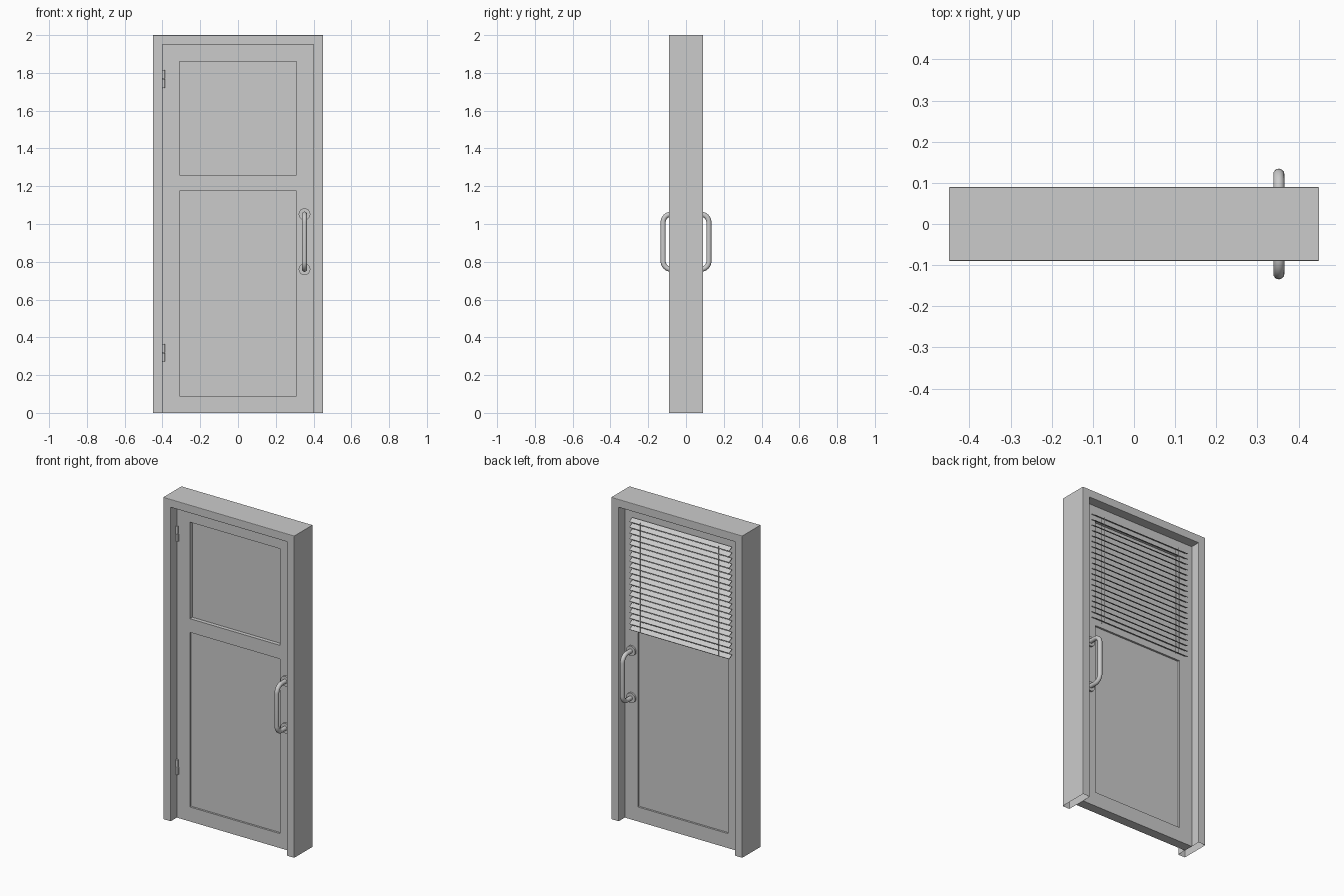
import bpy, bmesh, math
from mathutils import Vector, Matrix

if "Cube" in bpy.data.objects:
    bpy.data.objects.remove(bpy.data.objects["Cube"])


def finish(bm, name, smooth=False):
    bmesh.ops.recalc_face_normals(bm, faces=bm.faces[:])
    me = bpy.data.meshes.new(name)
    bm.to_mesh(me)
    bm.free()
    ob = bpy.data.objects.new(name, me)
    bpy.context.collection.objects.link(ob)
    if smooth:
        bpy.context.view_layer.objects.active = ob
        ob.select_set(True)
        bpy.ops.object.shade_smooth_by_angle(angle=math.radians(40))
        ob.select_set(False)
    return ob


def add_box(bm, centre, size, tilt=0):
    m = (Matrix.Translation(centre) @ Matrix.Rotation(tilt, 4, 'X')
         @ Matrix.Diagonal((*size, 1)))
    bmesh.ops.create_cube(bm, size=1, matrix=m)


def add_cylinder(bm, centre, r, depth, axis='Z', r2=None, seg=24):
    rot = Matrix.Rotation(math.radians(90), 4, 'X') if axis == 'Y' else Matrix.Identity(4)
    bmesh.ops.create_cone(bm, cap_ends=True, segments=seg, radius1=r,
                          radius2=r if r2 is None else r2, depth=depth,
                          matrix=Matrix.Translation(centre) @ rot)


# Door frame: hollow U-shaped casing, open at the floor
bm = bmesh.new()
outline = [(-.45, 0), (-.45, 2), (.45, 2), (.45, 0), (.40, 0), (.40, 1.95), (-.40, 1.95), (-.40, 0)]
face = bm.faces.new([bm.verts.new((x, -.09, z)) for x, z in outline])
ext = bmesh.ops.extrude_face_region(bm, geom=[face])
bmesh.ops.translate(bm, verts=[v for v in ext['geom'] if isinstance(v, bmesh.types.BMVert)], vec=(0, .18, 0))
bmesh.ops.recalc_face_normals(bm, faces=bm.faces[:])
bmesh.ops.delete(bm, geom=[f for f in bm.faces if f.normal.z < -.9 and f.calc_center_median().z < .01],
                 context='FACES_ONLY')
rims = [e for e in bm.edges if abs(e.verts[0].co.y - e.verts[1].co.y) < 1e-5
        and max(v.co.z for v in e.verts) > .01]
bmesh.ops.bevel(bm, geom=rims, offset=.003, segments=2, profile=.5, affect='EDGES')
finish(bm, "door_frame")

# Door leaf: stiles and rails around two openings
DOOR_Y = .03
bm = bmesh.new()
xs = (-.40, -.31, .31, .40)
zs = (0, .09, 1.175, 1.26, 1.86, 1.95)
grid = [[bm.verts.new((x, 0, z)) for x in xs] for z in zs]
for j in range(5):
    for i in range(3):
        if i == 1 and j in (1, 3):
            continue
        bm.faces.new((grid[j][i], grid[j][i + 1], grid[j + 1][i + 1], grid[j + 1][i]))
door = finish(bm, "door_leaf")
mod = door.modifiers.new("thickness", 'SOLIDIFY')
mod.thickness = 2 * DOOR_Y
mod.offset = 0

# Lower panel and window pane set into the openings
for name, z0, z1, depth in (("lower_panel", .09, 1.175, .036), ("window_pane", 1.26, 1.86, .012)):
    bm = bmesh.new()
    add_box(bm, (0, 0, (z0 + z1) / 2), (.62, depth, z1 - z0))
    finish(bm, name)

# Venetian blind on the back of the window
SLATS, BLIND_Y = 20, .052
bm = bmesh.new()
for k in range(SLATS):
    add_box(bm, (0, BLIND_Y, 1.205 + k * .67 / (SLATS - 1)), (.686, .032, .003), math.radians(-30))
finish(bm, "blind_slats")
bm = bmesh.new()
for x in (-.27, .27):
    for dy in (-.013, .013):
        add_cylinder(bm, (x, BLIND_Y + dy, 1.54), .0015, .68, seg=8)
finish(bm, "blind_cords", True)

# Pull handles with round rosettes, one on each side
HX, ZLOW, ZTOP, REACH, R = .352, .76, 1.052, .121, .043
for side, label in ((-1, "front"), (1, "back")):
    path = [(DOOR_Y - .002, ZLOW)]
    for cz, start in ((ZLOW + R, -90), (ZTOP - R, 0)):
        for k in range(9):
            a = math.radians(start + k * 90 / 8)
            path.append((REACH - R + R * math.cos(a), cz + R * math.sin(a)))
    path.append((DOOR_Y - .002, ZTOP))
    bm = bmesh.new()
    rings = []
    for i, (y, z) in enumerate(path):
        p, q = path[max(i - 1, 0)], path[min(i + 1, len(path) - 1)]
        t = Vector((q[0] - p[0], q[1] - p[1])).normalized()
        ring = []
        for k in range(16):
            a = math.tau * k / 16
            off = .0135 * math.sin(a)
            ring.append(bm.verts.new((HX + .0135 * math.cos(a), side * (y + t.y * off), z - t.x * off)))
        rings.append(ring)
    for a, b in zip(rings, rings[1:]):
        for k in range(16):
            bm.faces.new((a[k], a[(k + 1) % 16], b[(k + 1) % 16], b[k]))
    for z in (ZLOW, ZTOP):
        add_cylinder(bm, (HX, side * (DOOR_Y + .005), z), .031, .012, 'Y')
    finish(bm, label + "_handle", True)

# Hinges: two knuckles and a leaf plate on the front left edge
for label, z in (("lower", .318), ("upper", 1.768)):
    bm = bmesh.new()
    for dz in (-.024, .024):
        add_cylinder(bm, (-.394, -DOOR_Y - .006, z + dz), .007, .046, seg=16)
    add_box(bm, (-.392, -DOOR_Y - .001, z - .024), (.014, .004, .046))
    add_box(bm, (-.399, -DOOR_Y - .008, z + .024), (.004, .012, .046))
    finish(bm, label + "_hinge", True)
